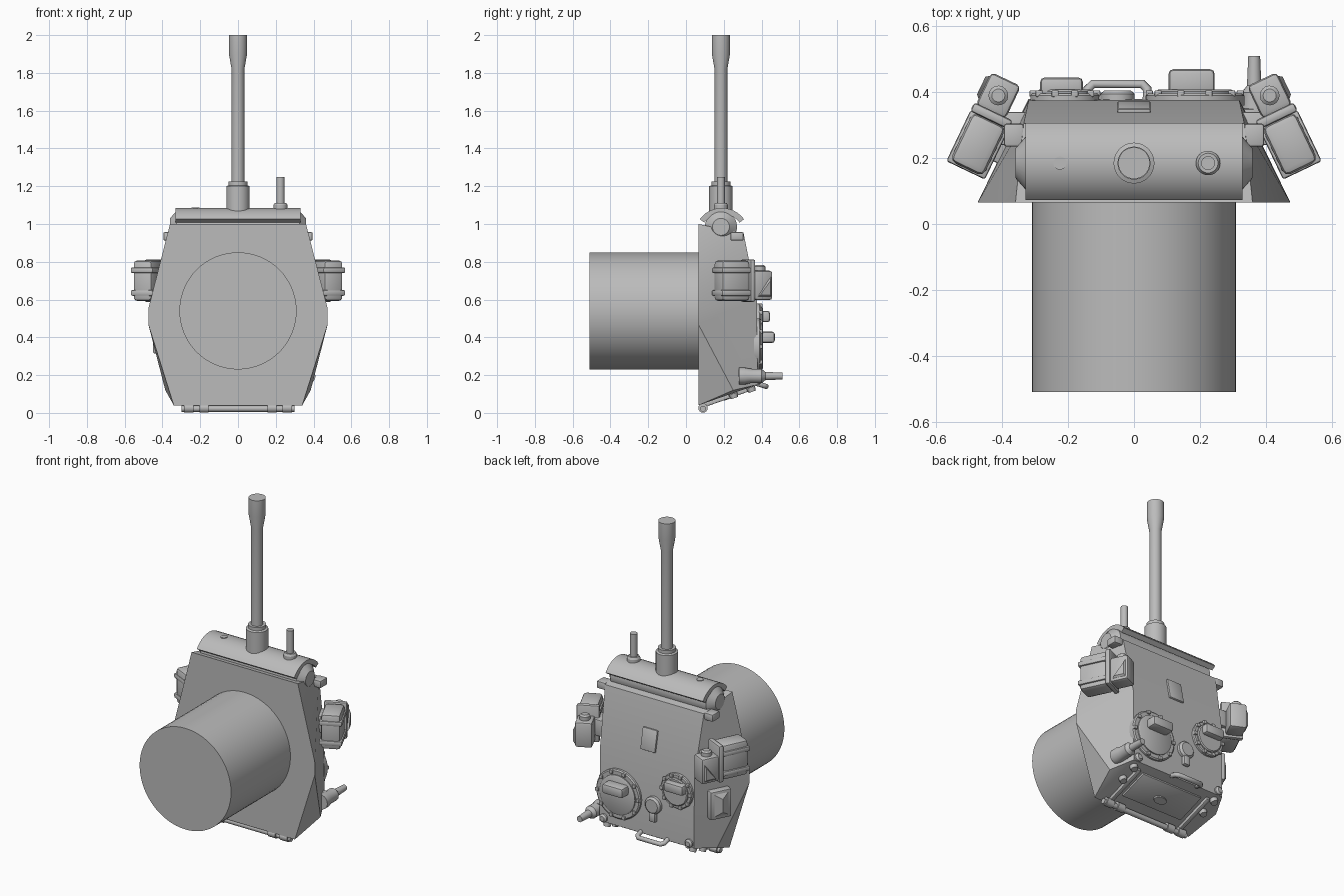
import bpy, bmesh, math
from mathutils import Matrix, Vector

if "Cube" in bpy.data.objects:
    bpy.data.objects.remove(bpy.data.objects["Cube"])

grey = bpy.data.materials.new("plain_grey")
grey.use_nodes = True
grey.diffuse_color = (0.5, 0.5, 0.5, 1)
grey.node_tree.nodes["Principled BSDF"].inputs["Base Color"].default_value = (0.5, 0.5, 0.5, 1)
parts = []

ALONG_X = Matrix.Rotation(math.pi / 2, 4, 'Y')
ALONG_Y = Matrix.Rotation(-math.pi / 2, 4, 'X')
UP = Matrix.Identity(4)
MIRROR = Matrix.Scale(-1, 4, (1, 0, 0))


def finish(name, bm, matrix=UP):
    bm.transform(matrix)
    bmesh.ops.recalc_face_normals(bm, faces=bm.faces)
    mesh = bpy.data.meshes.new(name)
    bm.to_mesh(mesh)
    bm.free()
    mesh.materials.append(grey)
    ob = bpy.data.objects.new(name, mesh)
    bpy.context.collection.objects.link(ob)
    parts.append(ob)
    return ob


def box(name, loc, size, bevel=0.006, matrix=UP, tilt=UP):
    bm = bmesh.new()
    bmesh.ops.create_cube(bm, size=1)
    bmesh.ops.scale(bm, vec=size, verts=bm.verts)
    if bevel:
        bmesh.ops.bevel(bm, geom=bm.edges[:], offset=bevel, segments=2, affect='EDGES', profile=0.5)
    return finish(name, bm, matrix @ Matrix.Translation(loc) @ tilt)


def lathe(name, profile, loc, axis=UP, sides=32, matrix=UP):
    """Turn (radius, height) pairs into a closed round part."""
    bm = bmesh.new()
    rings = [[bm.verts.new((r * math.cos(2 * math.pi * i / sides),
                            r * math.sin(2 * math.pi * i / sides), h)) for i in range(sides)]
             for r, h in profile]
    for a, b in zip(rings, rings[1:]):
        for i in range(sides):
            j = (i + 1) % sides
            bm.faces.new((a[i], a[j], b[j], b[i]))
    bm.faces.new(rings[0])
    bm.faces.new(rings[-1])
    return finish(name, bm, matrix @ Matrix.Translation(loc) @ axis)


def hull(name, points, matrix=UP):
    bm = bmesh.new()
    for p in points:
        bm.verts.new(p)
    bmesh.ops.convex_hull(bm, input=bm.verts)
    bmesh.ops.dissolve_limit(bm, angle_limit=0.02, verts=bm.verts, edges=bm.edges)
    return finish(name, bm, matrix)


def tube(name, points, radius):
    curve = bpy.data.curves.new(name, 'CURVE')
    curve.dimensions = '3D'
    curve.bevel_depth = radius
    curve.bevel_resolution = 3
    curve.use_fill_caps = True
    spline = curve.splines.new('POLY')
    spline.points.add(len(points) - 1)
    for p, co in zip(spline.points, points):
        p.co = (*co, 1)
    curve.materials.append(grey)
    ob = bpy.data.objects.new(name, curve)
    bpy.context.collection.objects.link(ob)


# Faceted body and the drum on its front
half = [(.34, .065, .04), (.475, .065, .47), (.475, .065, .55), (.36, .065, 1.0),
        (.335, .305, .95), (.32, .375, .60), (.32, .38, .15), (.385, .25, .12)]
hull("body", [(s * x, y, z) for x, y, z in half for s in (1, -1)])
lathe("drum", [(.31, -.51), (.31, .07)], (0, 0, .54), ALONG_Y, 64)

# Rotor and curved shield at the gun end
lathe("rotor", [(.045, -.36), (.085, -.325), (.085, .325), (.045, .36)], (0, .185, .985), ALONG_X)
bm = bmesh.new()
sections = []
for x in (-.33, .33):
    arc = []
    for r, sweep in ((.145, 1), (.115, -1)):
        for i in range(13):
            a = sweep * (i / 6 - 1) * math.radians(54)
            arc.append(bm.verts.new((x, .19 + r * math.sin(a), .94 + r * math.cos(a))))
    sections.append(arc)
    bm.faces.new(arc)
n = len(sections[0])
for i in range(n):
    j = (i + 1) % n
    bm.faces.new((sections[0][i], sections[0][j], sections[1][j], sections[1][i]))
finish("shield", bm)

# Main gun, side gun and sight port
lathe("gun_sleeve", [(.062, 1.02), (.062, 1.2), (.05, 1.205), (.05, 1.225)], (0, .185, 0))
lathe("gun_barrel", [(.034, 1.2), (.034, 1.82), (.048, 1.9), (.048, 2.0)], (0, .185, 0))
lathe("side_gun_base", [(.037, 1.05), (.037, 1.1), (.03, 1.112)], (.225, .185, 0))
lathe("side_gun", [(.021, 1.09), (.021, 1.25)], (.225, .185, 0), sides=16)
lathe("sight_port", [(.02, 1.05), (.02, 1.088)], (-.225, .185, 0), sides=20)

# Round hatches with raised periscope covers and rim bolts
for label, x, z, r, lift, cover_z, cover in (("large", .185, .35, .15, .045, .40, .14),
                                             ("small", -.21, .475, .105, .02, .51, .13)):
    lathe(label + "_hatch_ring", [(r, .36), (r, .39), (r * .95, .396)], (x, 0, z), ALONG_Y, 40)
    lathe(label + "_hatch_lid", [(r * .8, .38), (r * .8, .403), (r * .74, .408)], (x, 0, z), ALONG_Y, 40)
    box(label + "_hatch_cover", (x - .01, .395 + lift / 2 + .01, cover_z),
        (cover, lift + .04, .06), .014)
    for i in range(10):
        a = 2 * math.pi * i / 10
        box(label + "_hatch_bolt", (x + r * .92 * math.cos(a), .396, z + r * .92 * math.sin(a)),
            (.022, .02, .022), .004)

# Vent cap, latch loop and sloped roof panel
lathe("vent_cap", [(.052, .36), (.052, .395), (.04, .406)], (-.05, 0, .345), ALONG_Y)
box("vent_latch", (-.05, .39, .275), (.045, .03, .06), .01)
slope = Matrix.Rotation(math.atan2(.07, .35), 4, 'X')
box("roof_panel", (0, .353, .72), (.1, .018, .13), .005, tilt=slope)

# Grab handle on the lower roof edge
tube("grab_handle", [(-.14, .36, .16), (-.14, .41, .145), (-.125, .425, .14),
                     (.025, .425, .14), (.04, .41, .145), (.04, .36, .16)], .014)

# Antenna mount
lathe("antenna_mount", [(.045, .28), (.045, .31), (.038, .34), (.038, .4), (.022, .42), (.018, .51)],
      (.365, 0, .195), ALONG_Y, 20)
box("antenna_bracket", (.335, .31, .2), (.07, .08, .07))

# Lower plate: hinge rod, ribs, slot and bolts
lathe("hinge_rod", [(.016, -.3), (.016, .3)], (0, .09, .022), ALONG_X, 16)
for x in (-.26, -.18, .18, .26):
    lathe("hinge_knuckle", [(.025, -.025), (.025, .025)], (x, .09, .026), ALONG_X, 16)
under = Matrix.Translation((0, .22, .092)) @ Matrix.Rotation(math.atan2(.11, .31), 4, 'X')
box("lower_panel", (0, .02, 0), (.42, .19, .02), .004, under)
lathe("lower_slot", [(.025, -.02), (.025, .01)], (0, 0, 0), Matrix.Diagonal((1.7, 1, 1, 1)), 20, under)
for s in (1, -1):
    box("lower_rib", (s * .25, 0, -.005), (.025, .26, .025), .005, under)
    for y in (.03, .13):
        lathe("lower_bolt", [(.02, -.025), (.024, 0)], (s * .29, y, 0), sides=12, matrix=under)
    lathe("corner_stud", [(.025, .35), (.025, .39), (.015, .4)], (s * .29, 0, .175), ALONG_Y, 16)

# Side equipment, the same on both sides
for s, side in ((1, "left"), (-1, "right")):
    flip = UP if s == 1 else MIRROR
    box(side + "_lifting_lug", (.365, .27, .935), (.06, .07, .045), .008, flip)
    box(side + "_launcher_bracket", (.37, .29, .69), (.1, .1, .1), .006, flip)
    turn = flip @ Matrix.Translation((.455, .30, .70)) @ Matrix.Rotation(math.radians(25.5), 4, 'Z')
    box(side + "_launcher_body", (-.008, -.06, 0), (.112, .165, .215), .02, turn)
    for z in (-.065, .055):
        box(side + "_launcher_band", (-.008, -.062, z), (.13, .172, .03), .008, turn)
    box(side + "_launcher_strap", (-.008, .035, 0), (.13, .03, .225), .01, turn)
    box(side + "_launcher_rear", (0, .1, -.025), (.1, .11, .155), .014, turn)
    hull(side + "_launcher_rib", [(.045, .06, -.09), (.045, .145, -.09), (.045, .145, .03),
                                  (.06, .075, -.075), (.06, .135, -.075), (.06, .135, 0)], turn)
    lathe(side + "_launcher_knob", [(.03, .05), (.03, .075), (.02, .083)], (0, .1, 0), sides=16, matrix=turn)

# Faceted storage box on the right flank only
flank = Matrix.Translation((-.4, .25, .4)) @ Matrix.Rotation(math.radians(-27), 4, 'Z')
box("flank_box", (0, 0, 0), (.05, .13, .17), .006, flank)
hull("flank_box_lid", [(-.02, y, z) for y in (-.055, .055) for z in (-.075, .075)] +
     [(-.045, 0, -.04), (-.045, 0, .04)], flank)

# Smooth rounded surfaces while keeping edges crisp
bpy.ops.object.select_all(action='DESELECT')
for ob in parts:
    ob.select_set(True)
bpy.context.view_layer.objects.active = parts[0]
bpy.ops.object.shade_smooth_by_angle(angle=math.radians(30))
